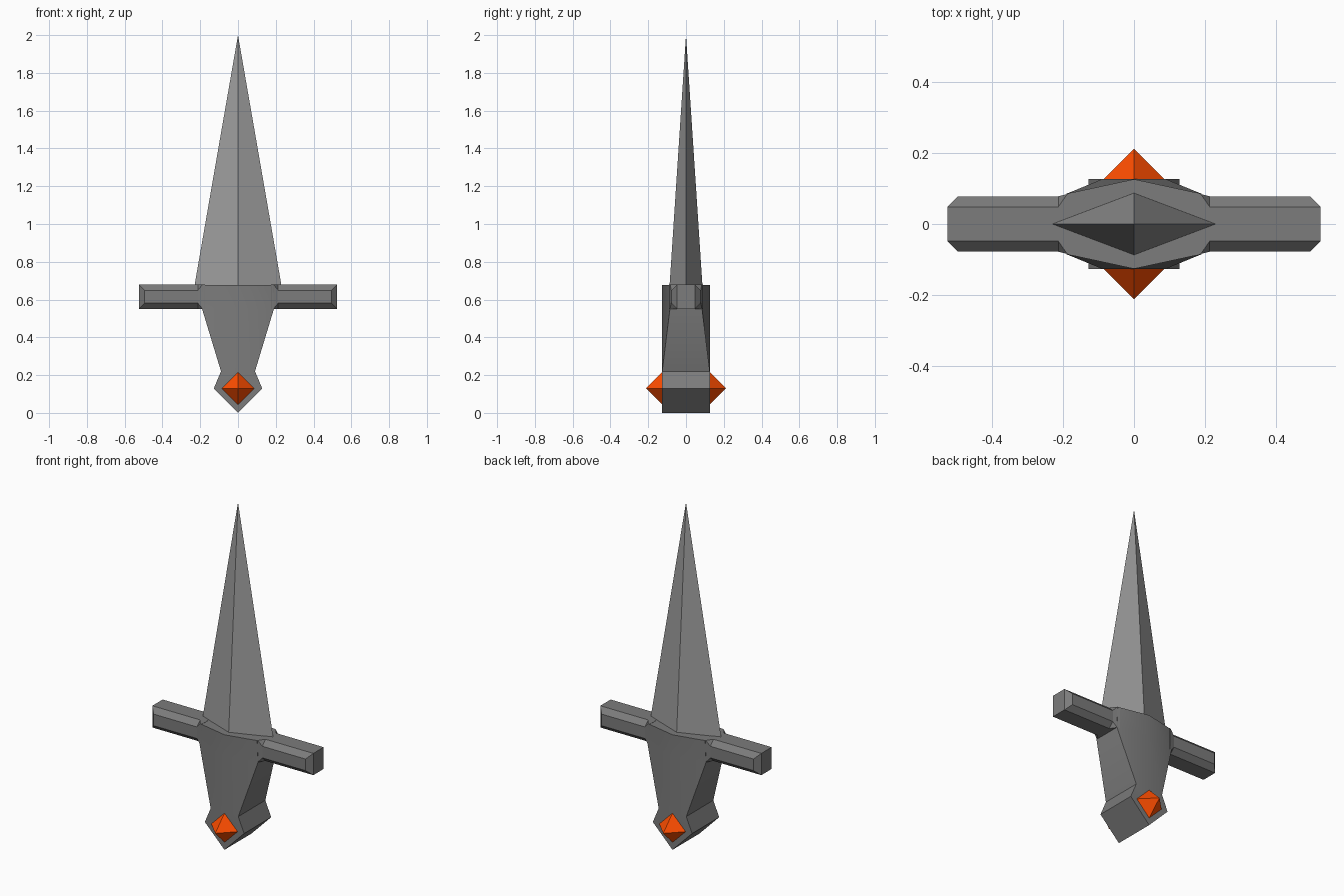
import bpy, bmesh, math
from mathutils import Matrix

if "Cube" in bpy.data.objects:
    bpy.data.objects.remove(bpy.data.objects["Cube"])


def material(name, r, g, b):
    mat = bpy.data.materials.new(name)
    mat.diffuse_color = (r, g, b, 1)
    mat.use_nodes = True
    mat.node_tree.nodes["Principled BSDF"].inputs["Base Color"].default_value = mat.diffuse_color
    return mat


steel = material("blade_steel", 0.33, 0.33, 0.33)
iron = material("dark_iron", 0.2, 0.2, 0.2)
orange = material("orange_gem", 1.0, 0.075, 0.0)


def finish(name, bm, mat):
    me = bpy.data.meshes.new(name)
    bm.to_mesh(me)
    bm.free()
    me.materials.append(mat)
    ob = bpy.data.objects.new(name, me)
    bpy.context.collection.objects.link(ob)
    return ob


def loft(name, sections, mat):
    """Skin a list of closed rings with equal point counts, capped at both ends."""
    bm = bmesh.new()
    rings = [[bm.verts.new(p) for p in s] for s in sections]
    n = len(rings[0])
    for a, b in zip(rings, rings[1:]):
        for i in range(n):
            j = (i + 1) % n
            bm.faces.new((a[i], a[j], b[j], b[i]))
    bm.faces.new(rings[0])
    bm.faces.new(rings[-1])
    bmesh.ops.remove_doubles(bm, verts=bm.verts, dist=1e-4)
    bmesh.ops.dissolve_degenerate(bm, dist=1e-4, edges=bm.edges)
    bmesh.ops.recalc_face_normals(bm, faces=bm.faces)
    return finish(name, bm, mat)


# Blade: four-sided spike on a diamond base
def diamond(z, w, d):
    return [(w, 0, z), (0, d, z), (-w, 0, z), (0, -d, z)]


loft("blade", [diamond(0.675, 0.23, 0.087), diamond(2.0, 0, 0)], steel)


# Grip and pommel: six-sided sections, ridged at the top, boxy at the pommel
def hexagon(z, w, d):
    m = 0.126
    return [(0, -m, z), (w, -d, z), (w, d, z), (0, m, z), (-w, d, z), (-w, -d, z)]


grip = loft("grip", [hexagon(0.678, 0.185, 0.086), hexagon(0.55, 0.19, 0.085),
                     hexagon(0.22, 0.09, 0.126), hexagon(0.13, 0.128, 0.126),
                     hexagon(0.0, 0.0, 0.126)], iron)
bpy.context.view_layer.objects.active = grip
grip.select_set(True)
bpy.ops.object.shade_smooth_by_angle(angle=math.radians(35))

# Crossguard arms: chamfered bar flaring to a full rectangle at the root
ZC, D, H, C = 0.615, 0.078, 0.064, 0.03


def arm_section(x, y_flat, y_side, z_side):
    pts = [(y_flat, H), (y_side, z_side), (y_side, -z_side), (y_flat, -H)]
    pts += [(-y, -z) for y, z in pts]
    return [(x, y, ZC + z) for y, z in pts]


for label, s in (("right", 1), ("left", -1)):
    loft("guard_" + label, [arm_section(s * 0.175, 0.089, 0.089, H),
                            arm_section(s * 0.188, 0.084, 0.084, H),
                            arm_section(s * 0.213, D - C, D, H - C),
                            arm_section(s * 0.495, D - C, D, H - C),
                            arm_section(s * 0.525, D - C, D - C, H)], iron)

# Gems: octahedra half sunk into the front and back of the pommel
for label, s in (("front", -1), ("back", 1)):
    bm = bmesh.new()
    for sign in (1, -1):
        bmesh.ops.create_cone(bm, segments=4, radius1=0.086, radius2=0, depth=0.086,
                              matrix=Matrix.Diagonal((1, 1, sign, 1)) @ Matrix.Translation((0, 0, 0.043)))
    bmesh.ops.remove_doubles(bm, verts=bm.verts, dist=1e-4)
    bmesh.ops.recalc_face_normals(bm, faces=bm.faces)
    gem = finish("gem_" + label, bm, orange)
    gem.location = (0, s * 0.126, 0.13)
